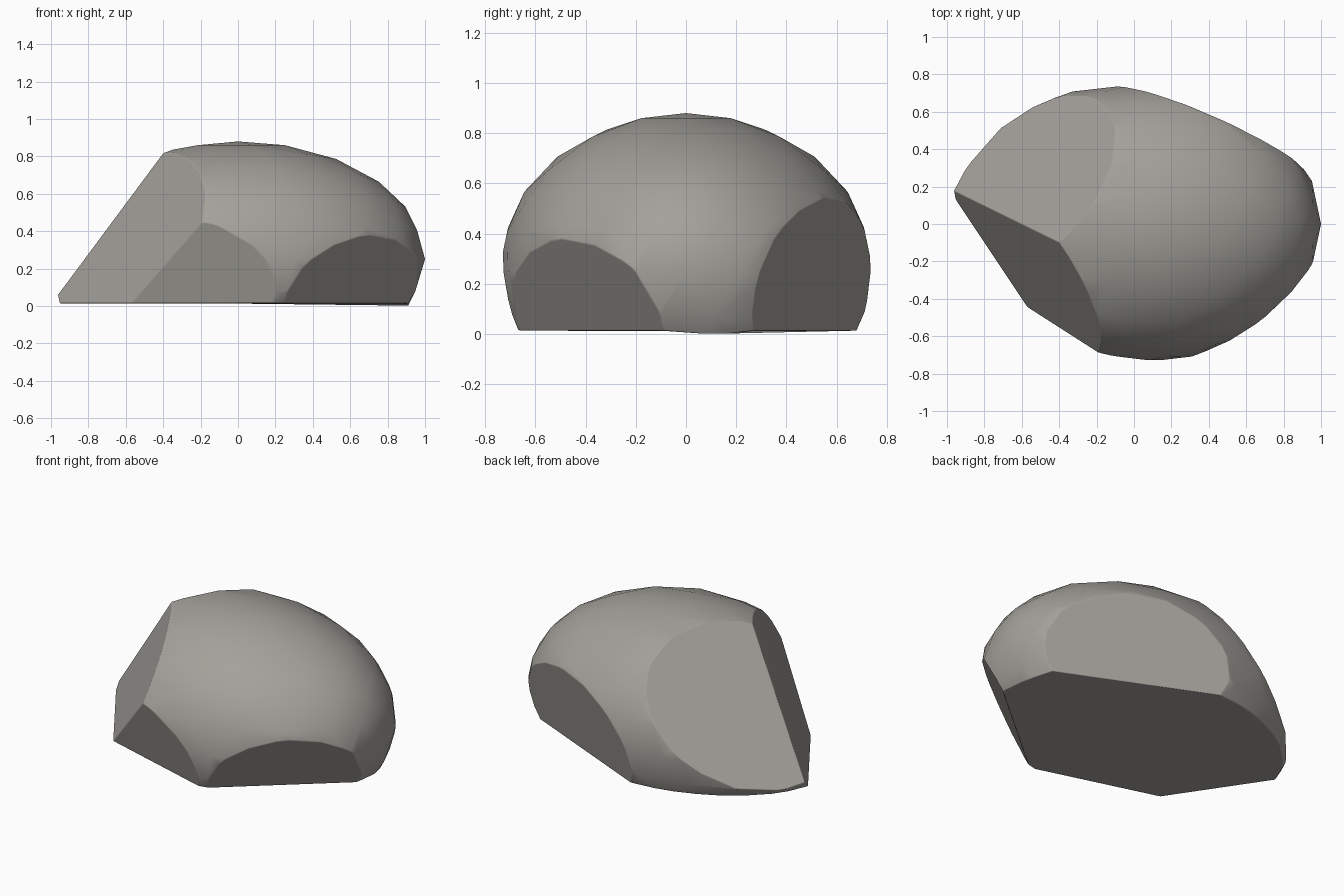
import bpy, bmesh
from mathutils import Vector

if "Cube" in bpy.data.objects:
    bpy.data.objects.remove(bpy.data.objects["Cube"])

# Warm grey stone
stone = bpy.data.materials.new("warm_grey_stone")
stone.diffuse_color = (0.37, 0.355, 0.325, 1)
stone.use_nodes = True
stone.node_tree.nodes["Principled BSDF"].inputs["Base Color"].default_value = stone.diffuse_color

# Rounded body: an ellipsoid, slightly longer on the left
bm = bmesh.new()
bmesh.ops.create_icosphere(bm, subdivisions=3, radius=1)
for v in bm.verts:
    v.co = Vector((v.co.x * (1.06 if v.co.x < 0 else 1.0), v.co.y * 0.745, 0.25 + v.co.z * 0.63))


def chip(normal, distance):
    """Slice off everything with normal . p > distance and cap the cut."""
    n = Vector(normal)
    geom = bm.verts[:] + bm.edges[:] + bm.faces[:]
    cut = bmesh.ops.bisect_plane(bm, geom=geom, dist=1e-5, plane_no=n,
                                 plane_co=n * (distance / n.length_squared), clear_outer=True)
    edges = [e for e in cut["geom_cut"] if isinstance(e, bmesh.types.BMEdge)]
    bmesh.ops.edgeloop_fill(bm, edges=edges)


chip((-0.44, 0.302, 0.437), 0.504)     # big slope, back left
chip((-0.60, -0.40, 0.30), 0.525)      # front left face
chip((-0.283, -0.96, -0.29), 0.584)    # low front face
chip((0.61, -0.725, -0.45), 0.618)     # undercut, front right
chip((0.444, 1.0, -0.235), 0.639)      # undercut, back right
chip((0, 0, -1), -0.014)               # flat underside

# Small foot at the right end of the underside
for v in bm.verts:
    if v.co.z < 0.02 and (v.co - Vector((0.93, 0.1, 0))).length < 0.13:
        v.co.z = 0
bmesh.ops.remove_doubles(bm, verts=bm.verts[:], dist=0.004)
bmesh.ops.recalc_face_normals(bm, faces=bm.faces[:])

mesh = bpy.data.meshes.new("rock")
bm.to_mesh(mesh)
bm.free()
rock = bpy.data.objects.new("rock", mesh)
bpy.context.collection.objects.link(rock)
mesh.materials.append(stone)
for p in mesh.polygons:
    p.use_smooth = True

# Worn edges, with flat chipped faces blending into the dome
bevel = rock.modifiers.new("worn_edges", 'BEVEL')
bevel.width = 0.015
bevel.segments = 2
bevel.limit_method = 'ANGLE'
bevel.angle_limit = 0.42
rock.modifiers.new("soft_shading", 'WEIGHTED_NORMAL')
